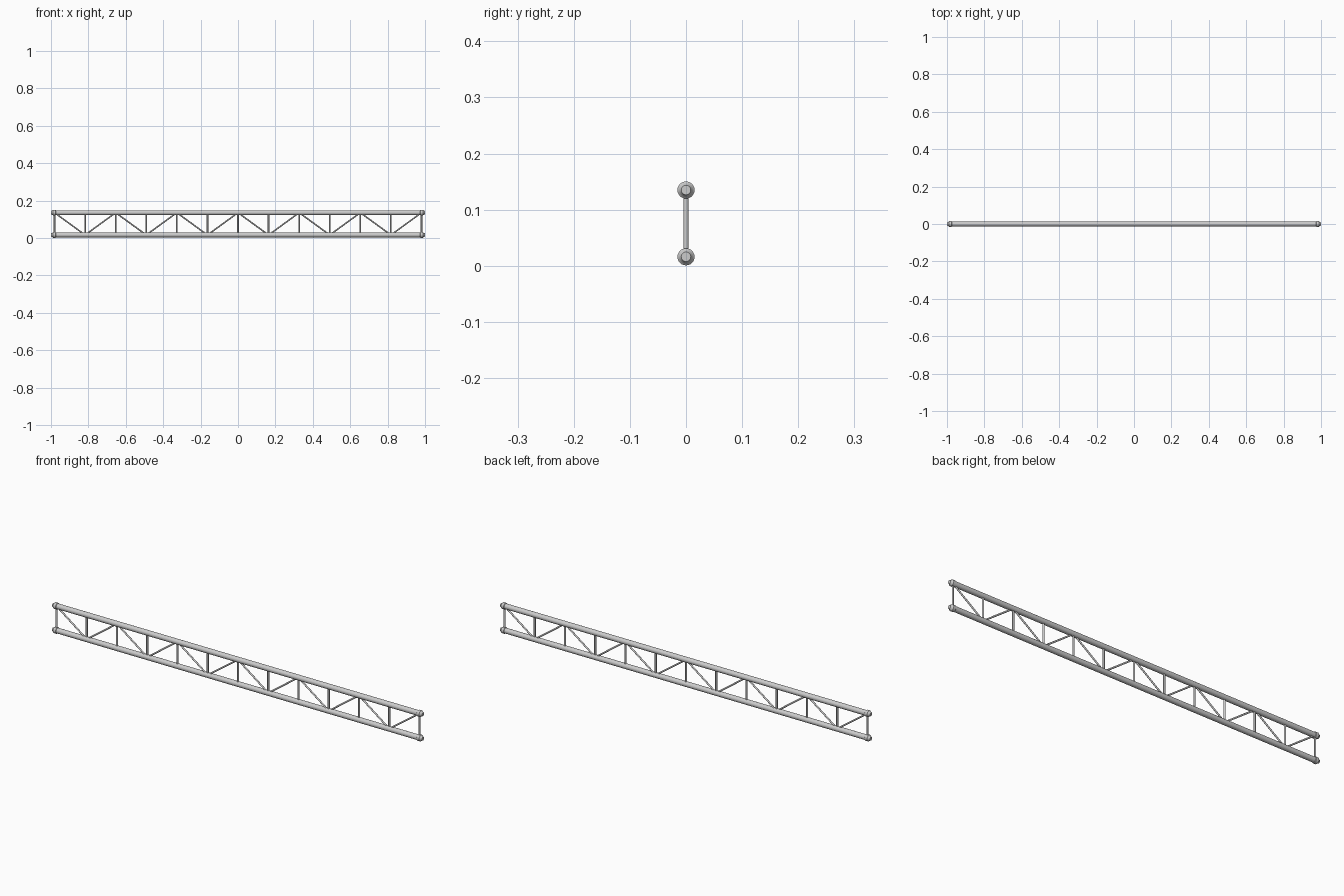
import bpy, bmesh
from mathutils import Vector

if "Cube" in bpy.data.objects:
    bpy.data.objects.remove(bpy.data.objects["Cube"])

Z_LOW, Z_TOP = 0.016, 0.135
PANELS, HALF = 12, 0.981


def finish(bm, name):
    bmesh.ops.recalc_face_normals(bm, faces=bm.faces)
    me = bpy.data.meshes.new(name)
    bm.to_mesh(me)
    bm.free()
    ob = bpy.data.objects.new(name, me)
    bpy.context.collection.objects.link(ob)
    bpy.ops.object.select_all(action='DESELECT')
    ob.select_set(True)
    bpy.context.view_layer.objects.active = ob
    bpy.ops.object.shade_smooth_by_angle(angle=0.6)
    return ob


def lathe_x(name, profile, z, sides=24):
    """Solid of revolution about the x direction from (x, radius) points."""
    bm = bmesh.new()
    rings = []
    for x, r in profile:
        ring = bmesh.ops.create_circle(bm, segments=sides, radius=r)['verts']
        for v in ring:
            v.co = Vector((x, v.co.x, z + v.co.y))
        rings.append(ring)
    for a, b in zip(rings, rings[1:]):
        for i in range(sides):
            j = (i + 1) % sides
            bm.faces.new((a[i], a[j], b[j], b[i]))
    bm.faces.new(rings[0])
    bm.faces.new(rings[-1])
    return finish(bm, name)


def rod(name, a, b, r, sides=12):
    a, b = Vector(a), Vector(b)
    bm = bmesh.new()
    bmesh.ops.create_cone(bm, cap_ends=True, segments=sides, radius1=r,
                          radius2=r, depth=(b - a).length)
    rot = (b - a).to_track_quat('Z', 'Y')
    for v in bm.verts:
        v.co = rot @ v.co + (a + b) / 2
    return finish(bm, name)


# Chords: main tube with a collar and tapered coupler at each end
right = [(0.974, 0.0128), (0.976, 0.0153), (0.989, 0.0153),
         (0.991, 0.0125), (1.0, 0.0085)]
profile = [(-x, r) for x, r in reversed(right)] + right
for name, z in (("bottom_chord", Z_LOW), ("top_chord", Z_TOP)):
    lathe_x(name, profile, z)

# Web: verticals at each node, diagonals zigzagging between chords
xs = [-HALF + 2 * HALF * i / PANELS for i in range(PANELS + 1)]
for i, x in enumerate(xs):
    rod(f"vertical_{i}", (x, 0, Z_LOW), (x, 0, Z_TOP), 0.0045)
for i in range(PANELS):
    z0, z1 = (Z_TOP, Z_LOW) if i % 2 == 0 else (Z_LOW, Z_TOP)
    rod(f"diagonal_{i}", (xs[i], 0, z0), (xs[i + 1], 0, z1), 0.004)
